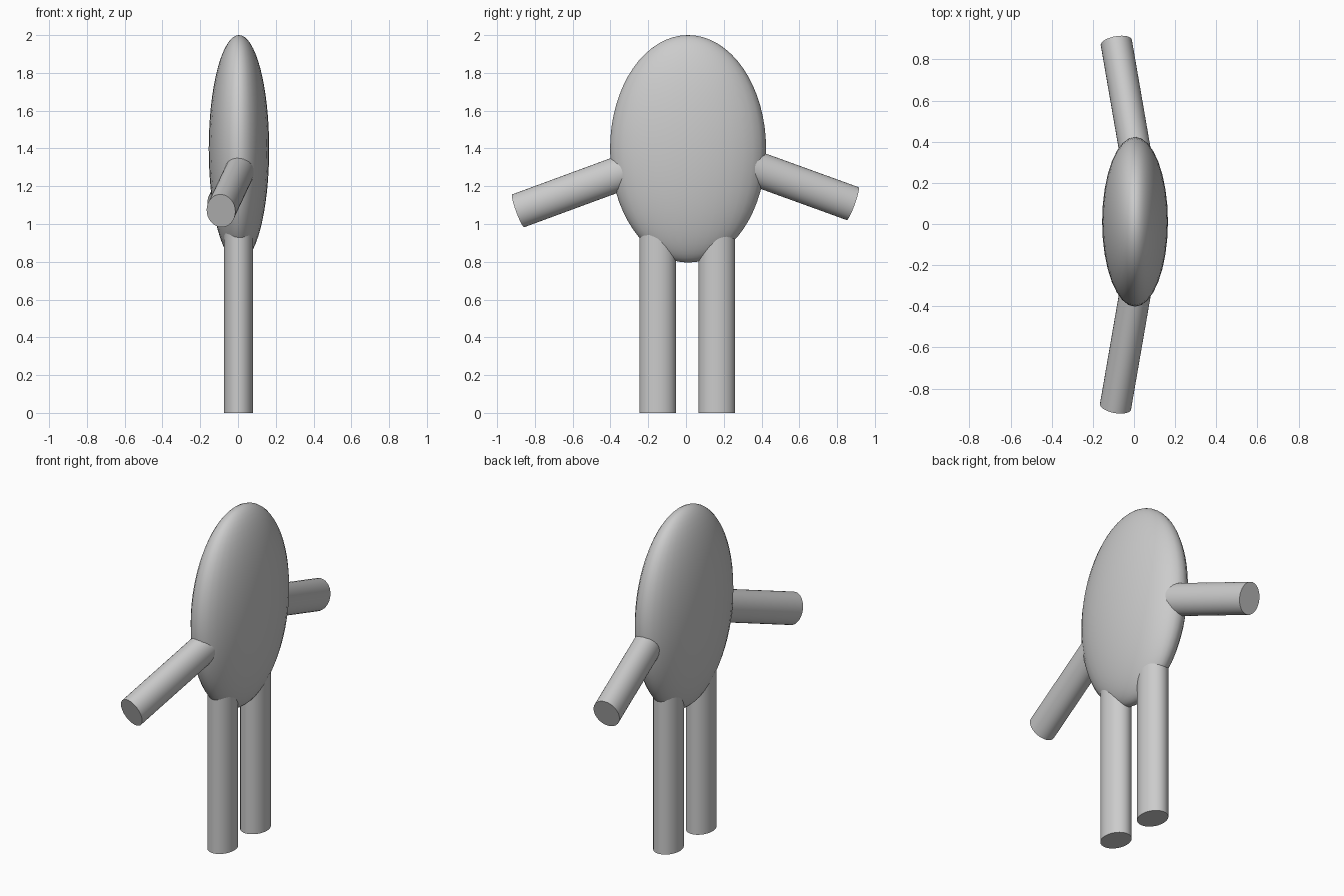
import bpy, math
from mathutils import Vector, Matrix

if "Cube" in bpy.data.objects:
    bpy.data.objects.remove(bpy.data.objects["Cube"])


def smooth(obj):
    bpy.ops.object.select_all(action='DESELECT')
    obj.select_set(True)
    bpy.context.view_layer.objects.active = obj
    bpy.ops.object.transform_apply(location=False, rotation=False, scale=True)
    bpy.ops.object.shade_smooth_by_angle(angle=math.radians(40))


def limb(name, start, end, rx, ry):
    """Elliptical cylinder from start to end, narrow along world x."""
    a, b = Vector(start), Vector(end)
    axis = (b - a).normalized()
    side = (Vector((1, 0, 0)) - axis * axis.x).normalized()
    rot = Matrix((side, axis.cross(side), axis)).transposed()
    bpy.ops.mesh.primitive_cylinder_add(
        vertices=32, radius=1, depth=(b - a).length,
        location=(a + b) / 2, rotation=rot.to_euler())
    obj = bpy.context.object
    obj.name = name
    obj.scale = (rx, ry, 1)
    smooth(obj)


# flattened egg-shaped body
bpy.ops.mesh.primitive_uv_sphere_add(segments=32, ring_count=32, radius=1,
                                     location=(0.005, 0.011, 1.398))
body = bpy.context.object
body.name = "body"
body.scale = (0.16, 0.413, 0.602)
smooth(body)

# legs
for name, y in (("front_leg_post", -0.15), ("back_leg_post", 0.163)):
    limb(name, (0.003, y, 1.0), (0.003, y, 0), 0.077, 0.097)

# arms: slope down and sweep towards -x as they go outward
for name, tip, slope in (("front_arm", (-0.09, -0.888, 1.07), 0.368),
                         ("back_arm", (-0.086, 0.882, 1.108), 0.362)):
    s = math.copysign(1, tip[1])
    run = abs(tip[1]) - 0.26
    root = (tip[0] + 0.173 * run, s * 0.26, tip[2] + slope * run)
    limb(name, root, tip, 0.077, 0.0925)
